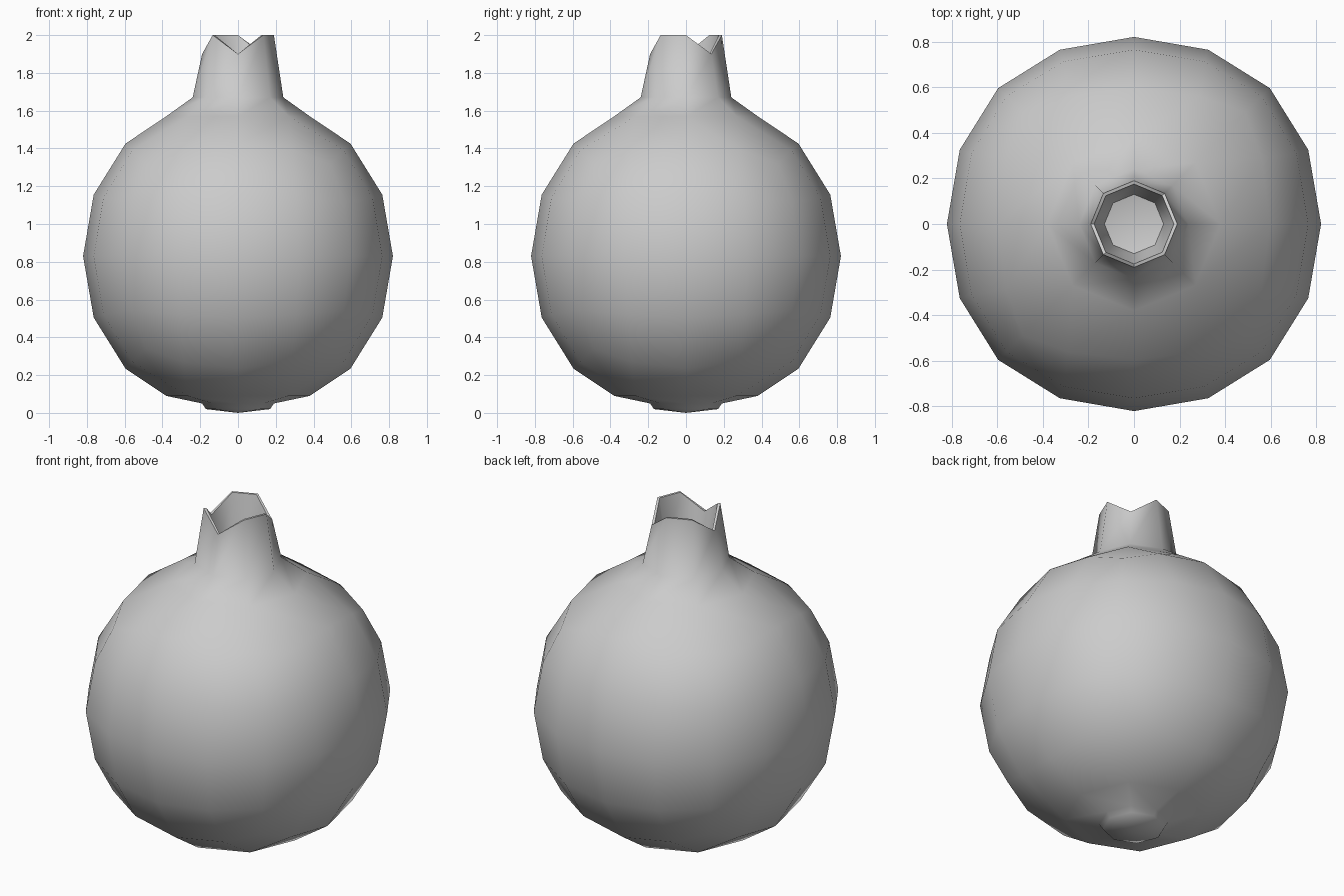
import bpy, bmesh, math

if "Cube" in bpy.data.objects:
    bpy.data.objects.remove(bpy.data.objects["Cube"])

# Body: a cube smoothed into a quad ball
bpy.ops.mesh.primitive_cube_add(size=1.954, location=(0, 0, 0))
fruit = bpy.context.object
fruit.name = "pomegranate"
sub = fruit.modifiers.new("round", 'SUBSURF')
sub.levels = 2
bpy.ops.object.modifier_apply(modifier=sub.name)

bm = bmesh.new()
bm.from_mesh(fruit.data)
bmesh.ops.translate(bm, verts=bm.verts, vec=(0, 0, 0.83))


def angle(v):
    return round(math.atan2(v.co.y, v.co.x) / (math.pi / 4)) % 8


def open_pole(pole, z):
    """Remove the four faces at a pole and round the hole to an octagon."""
    ring = sorted({v for f in pole.link_faces for v in f.verts if v is not pole}, key=angle)
    bmesh.ops.delete(bm, geom=[pole], context='VERTS')
    for i, v in enumerate(ring):
        a = i * math.pi / 4
        v.co = (0.38 * math.cos(a), 0.38 * math.sin(a), z)
    return ring


def add_rings(ring, profile, centre_z):
    """Extend an octagon through (radius, height(s)) rings, then close it."""
    for r, z in profile:
        new = []
        for i in range(8):
            a = i * math.pi / 4
            h = z[i] if isinstance(z, list) else z
            new.append(bm.verts.new((r * math.cos(a), r * math.sin(a), h)))
        for i in range(8):
            j = (i + 1) % 8
            bm.faces.new((ring[i], ring[j], new[j], new[i]))
        ring = new
    c = bm.verts.new((0, 0, centre_z))
    for i in range(8):
        bm.faces.new((ring[i], ring[(i + 1) % 8], c))


top = max(bm.verts, key=lambda v: v.co.z)
bottom = min(bm.verts, key=lambda v: v.co.z)

# Crown: collar, jagged rim and hollow inside
rim = [1.9 if i in (1, 4, 6) else 2.0 for i in range(8)]
add_rings(open_pole(top, 1.57),
          [(0.24, 1.67), (0.19, rim), (0.175, rim), (0.13, 1.72)], 1.69)

# Small stub underneath
add_rings(open_pole(bottom, 0.09), [(0.19, 0.05), (0.17, 0.02)], 0.0)

bmesh.ops.recalc_face_normals(bm, faces=bm.faces)
bm.to_mesh(fruit.data)
bm.free()
bpy.ops.object.shade_smooth_by_angle(angle=math.radians(60))
